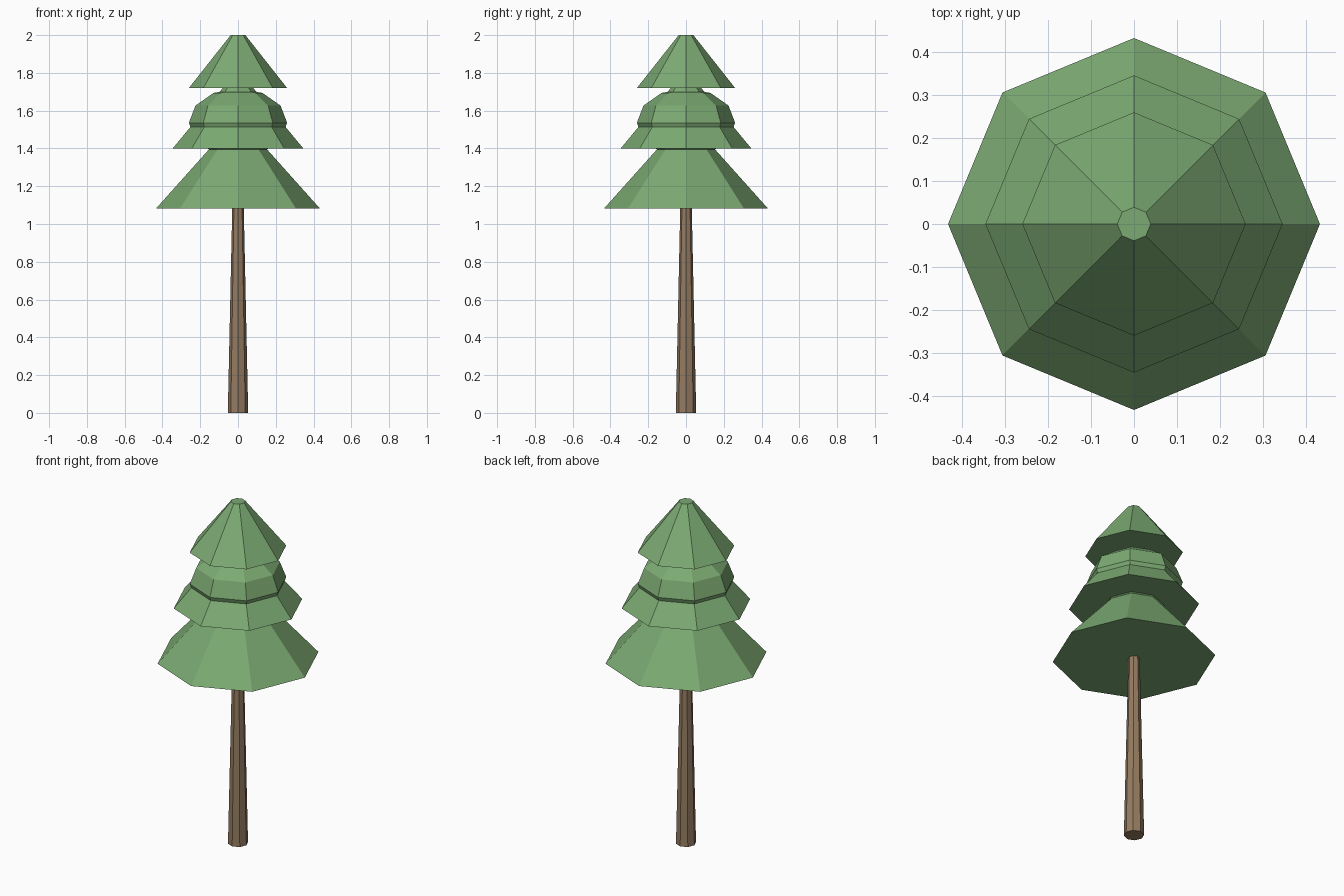
import bpy

if "Cube" in bpy.data.objects:
    bpy.data.objects.remove(bpy.data.objects["Cube"])


def material(name, rgb):
    m = bpy.data.materials.new(name)
    m.diffuse_color = (*rgb, 1)
    m.use_nodes = True
    m.node_tree.nodes["Principled BSDF"].inputs["Base Color"].default_value = m.diffuse_color
    return m


green = material("foliage_green", (0.20, 0.40, 0.17))
brown = material("bark_brown", (0.30, 0.20, 0.12))


def frustum(name, r_bottom, r_top, z0, z1, mat):
    """Eight-sided tapered cylinder standing between two heights."""
    bpy.ops.mesh.primitive_cone_add(vertices=8, radius1=r_bottom, radius2=r_top,
                                    depth=z1 - z0, location=(0, 0, (z0 + z1) / 2))
    obj = bpy.context.object
    obj.name = name
    obj.data.materials.append(mat)
    return obj


# Trunk, running up into the lowest tier
frustum("trunk", 0.054, 0.028, 0.0, 1.2, brown)

# Foliage tiers
frustum("lower_tier", 0.433, 0.06, 1.083, 1.50, green)
frustum("middle_tier", 0.346, 0.05, 1.40, 1.757, green)
frustum("top_tier", 0.26, 0.039, 1.72, 2.0, green)

# Rounded clump of foliage around the middle tier
bpy.ops.mesh.primitive_uv_sphere_add(segments=8, ring_count=6, radius=1,
                                     location=(0, 0, 1.536))
clump = bpy.context.object
clump.name = "foliage_clump"
clump.scale = (0.26, 0.26, 0.182)
bpy.ops.object.transform_apply(location=False, rotation=False, scale=True)
clump.data.materials.append(green)
